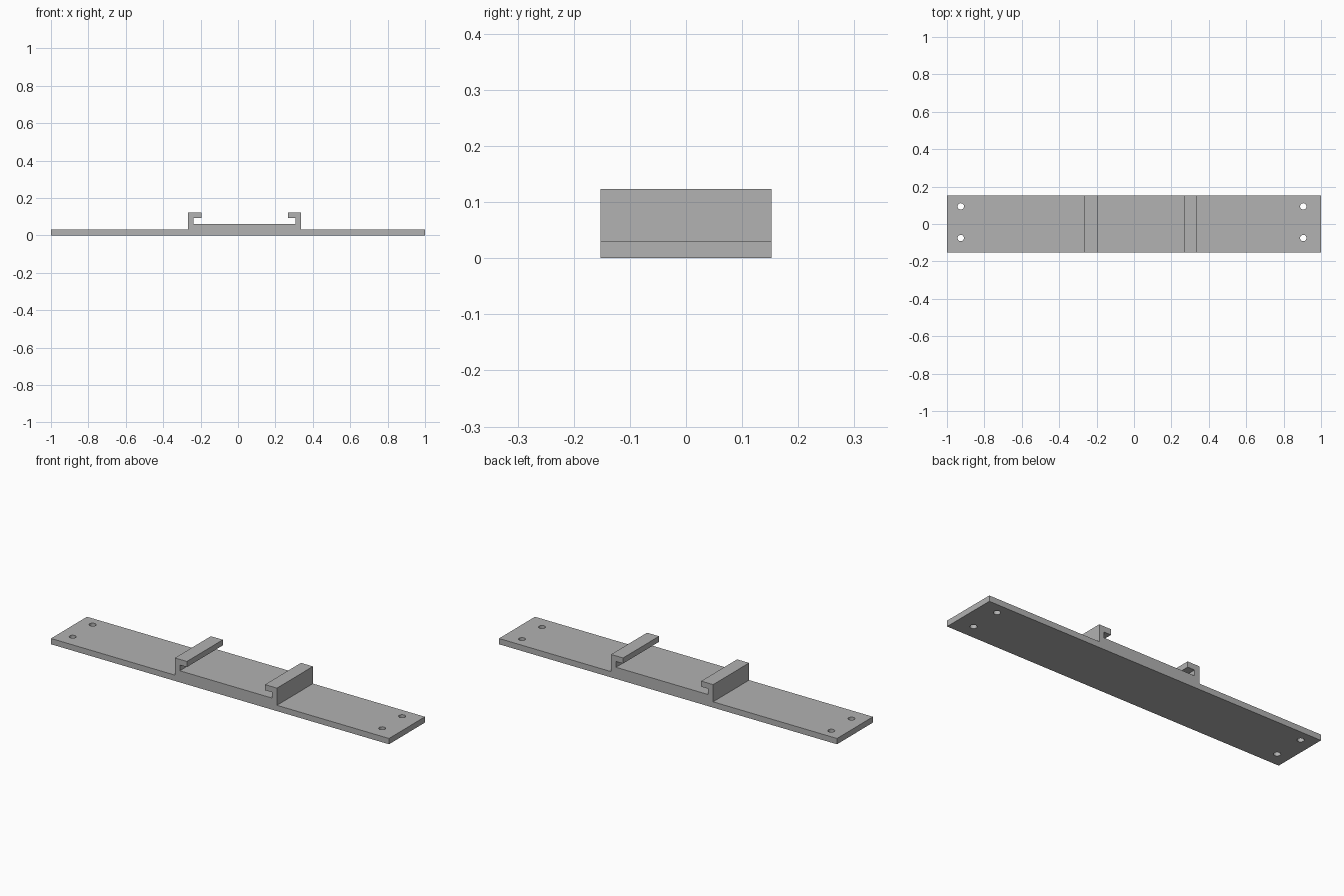
import bpy
import bmesh

if "Cube" in bpy.data.objects:
    bpy.data.objects.remove(bpy.data.objects["Cube"], do_unlink=True)

grey = bpy.data.materials.new("plain grey")
grey.use_nodes = True
colour = (0.445, 0.445, 0.445, 1)
grey.diffuse_color = colour
grey.node_tree.nodes["Principled BSDF"].inputs["Base Color"].default_value = colour

HALF_DEPTH = 0.152
BASE_TOP = 0.031


def extrude_profile(name, points, half_depth):
    """Extrude an x-z outline along y."""
    bm = bmesh.new()
    face = bm.faces.new([bm.verts.new((x, -half_depth, z)) for x, z in points])
    result = bmesh.ops.extrude_face_region(bm, geom=[face])
    moved = [v for v in result["geom"] if isinstance(v, bmesh.types.BMVert)]
    bmesh.ops.translate(bm, verts=moved, vec=(0, 2 * half_depth, 0))
    bmesh.ops.recalc_face_normals(bm, faces=bm.faces)
    mesh = bpy.data.meshes.new(name)
    bm.to_mesh(mesh)
    bm.free()
    mesh.materials.append(grey)
    obj = bpy.data.objects.new(name, mesh)
    bpy.context.collection.objects.link(obj)
    return obj


# Long flat mounting plate
plate = extrude_profile(
    "mounting_plate", [(-1, 0), (1, 0), (1, BASE_TOP), (-1, BASE_TOP)], HALF_DEPTH)

# Screw holes near both ends
for x in (-0.926, 0.905):
    for y in (-0.075, 0.094):
        bpy.ops.mesh.primitive_cylinder_add(
            vertices=32, radius=0.017, depth=0.2, location=(x, y, 0))
        cutter = bpy.context.object
        cutter.name = "screw_hole_cutter"
        cutter.data.materials.append(grey)
        cutter.hide_render = True
        cutter.hide_set(True)
        cut = plate.modifiers.new("screw hole", "BOOLEAN")
        cut.operation = "DIFFERENCE"
        cut.solver = "EXACT"
        cut.object = cutter

# Cradle: raised floor with an inward hooked rail on each side
CENTRE = 0.035
OUTER, WALL, LIP = 0.302, 0.273, 0.231
FLOOR, LIP_BOTTOM, TOP = 0.062, 0.093, 0.123
half = [(OUTER, BASE_TOP), (OUTER, TOP), (LIP, TOP),
        (LIP, LIP_BOTTOM), (WALL, LIP_BOTTOM), (WALL, FLOOR)]
outline = [(CENTRE + x, z) for x, z in half]
outline += [(CENTRE - x, z) for x, z in reversed(half)]
extrude_profile("hooked_cradle", outline, HALF_DEPTH)
